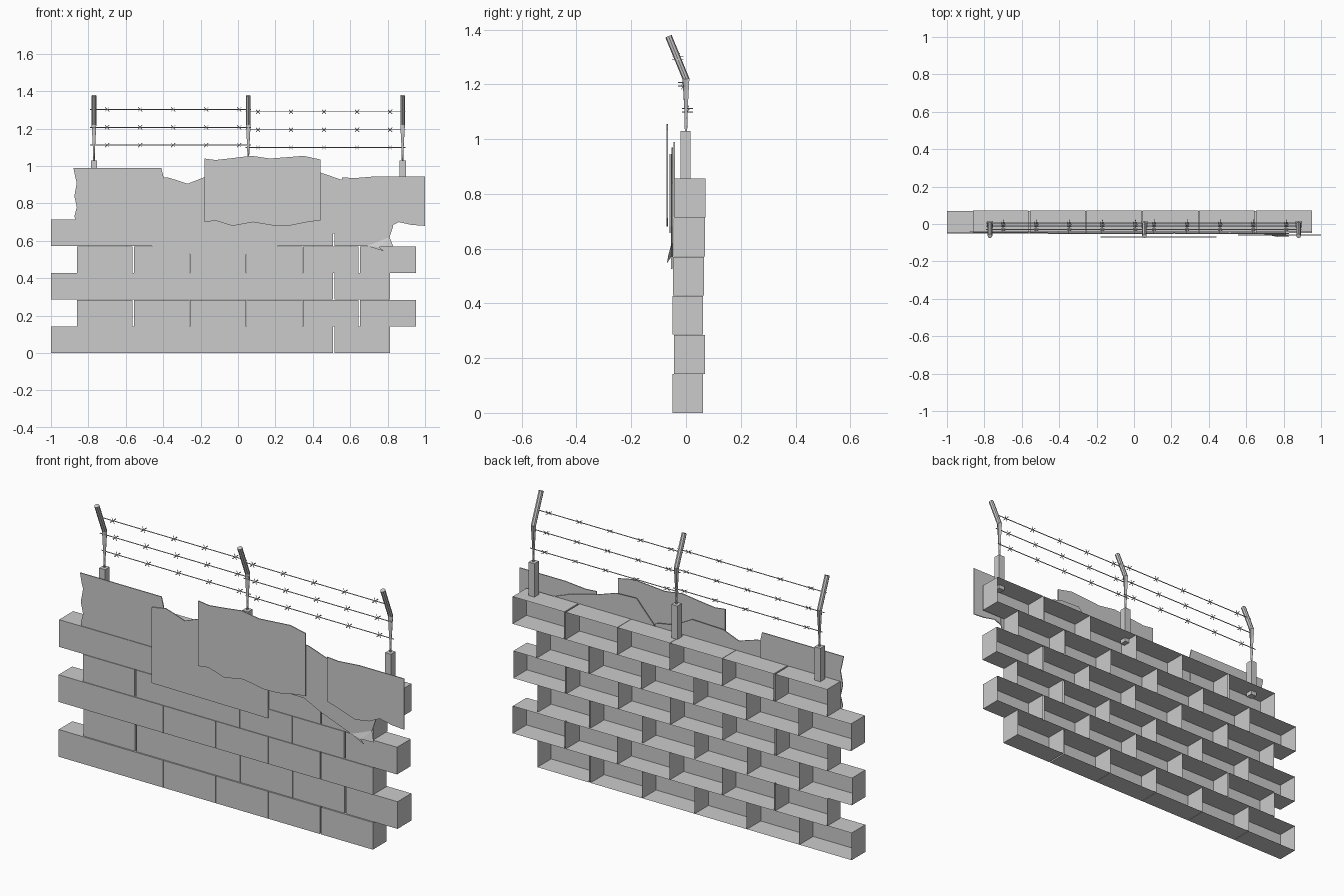
import bpy, bmesh
from mathutils import Vector

if "Cube" in bpy.data.objects:
    bpy.data.objects.remove(bpy.data.objects["Cube"])


def finish(bm, name):
    me = bpy.data.meshes.new(name)
    bm.to_mesh(me)
    bm.free()
    ob = bpy.data.objects.new(name, me)
    bpy.context.collection.objects.link(ob)
    return ob


def box(bm, lo, hi, open_back=False):
    x0, y0, z0 = lo
    x1, y1, z1 = hi
    v = [bm.verts.new((x, y, z)) for z in (z0, z1) for y in (y0, y1) for x in (x0, x1)]
    faces = [(0, 1, 5, 4), (0, 4, 6, 2), (1, 3, 7, 5), (0, 2, 3, 1), (4, 5, 7, 6)]
    if not open_back:
        faces.append((2, 6, 7, 3))
    for f in faces:
        bm.faces.new([v[i] for i in f])


def tube(bm, pts, r, n):
    # swept tube along a path, capped at both ends
    pts = [Vector(p) for p in pts]
    rings = []
    for i, p in enumerate(pts):
        a, b = pts[max(i - 1, 0)], pts[min(i + 1, len(pts) - 1)]
        q = (b - a).to_track_quat('Z', 'Y')
        ring = bmesh.ops.create_circle(bm, cap_ends=False, radius=r, segments=n)['verts']
        for v in ring:
            v.co = p + q @ v.co
        rings.append(ring)
    for a, b in zip(rings, rings[1:]):
        for i in range(n):
            bm.faces.new((a[i], a[(i + 1) % n], b[(i + 1) % n], b[i]))
    bm.faces.new(rings[0][::-1])
    bm.faces.new(rings[-1])


# block wall: six staggered courses of blocks, open at the back
H, W = 0.857 / 6, 0.3022
depth = [(-0.05, 0.063), (-0.044, 0.07), (-0.05, 0.062),
         (-0.048, 0.065), (-0.046, 0.07), (-0.044, 0.071)]
bm = bmesh.new()
for row, (y0, y1) in enumerate(depth):
    start = -0.862 if row % 2 else -1.0
    wide = (1, 5) if row % 2 else (5,)
    for i in range(6):
        left = start + i * W + (0 if i == 0 else 0.004 if i in wide else 0.001)
        right = start + (i + 1) * W - (0 if i == 5 else 0.004 if i + 1 in wide else 0.001)
        box(bm, (left, y0, row * H), (right, y1, (row + 1) * H - 0.001), True)
finish(bm, "block_wall")


# torn sheets hanging on the front of the wall
def sheet(name, outline, y, t=0.005):
    bm = bmesh.new()
    f = bm.faces.new([bm.verts.new((x, y, z)) for x, z in outline])
    ext = bmesh.ops.extrude_face_region(bm, geom=[f])['geom']
    for v in ext:
        if isinstance(v, bmesh.types.BMVert):
            v.co.y -= t
    bmesh.ops.recalc_face_normals(bm, faces=bm.faces)
    return finish(bm, name)


sheet("left_sheet", [(-0.88, 0.99), (-0.41, 0.99), (-0.398, 0.94), (-0.41, 0.715), (-0.87, 0.715),
                     (-0.875, 0.73), (-0.862, 0.78), (-0.875, 0.84), (-0.862, 0.91), (-0.87, 0.94)], -0.041)
sheet("middle_sheet", [(-0.46, 0.925), (-0.38, 0.94), (-0.33, 0.925), (-0.27, 0.905), (-0.18, 0.94),
                       (0.0, 0.945), (0.1, 0.89), (0.21, 0.87), (0.21, 0.525), (-0.46, 0.53)], -0.049)
sheet("torn_sheet", [(0.22, 0.86), (0.32, 0.97), (0.44, 0.965), (0.55, 0.928), (0.7, 0.89), (0.83, 0.84),
                     (0.83, 0.68), (0.81, 0.62), (0.76, 0.57), (0.69, 0.572), (0.51, 0.64),
                     (0.42, 0.685), (0.22, 0.69)], -0.048)
sheet("front_sheet", [(-0.18, 1.04), (-0.12, 1.032), (-0.03, 1.042), (0.07, 1.055), (0.17, 1.04),
                      (0.35, 1.054), (0.44, 1.035), (0.44, 0.71), (0.37, 0.7), (0.28, 0.682),
                      (0.2, 0.68), (0.08, 0.70), (-0.03, 0.68), (-0.12, 0.708), (-0.18, 0.70)], -0.066)
sheet("right_sheet", [(0.555, 0.94), (0.62, 0.935), (0.74, 0.945), (1.0, 0.945), (1.0, 0.68),
                      (0.93, 0.685), (0.86, 0.70), (0.8, 0.67), (0.72, 0.657), (0.62, 0.69),
                      (0.555, 0.71)], -0.056)

# curled corner of the torn sheet
bm = bmesh.new()
a = [bm.verts.new(p) for p in [(0.69, -0.053, 0.572), (0.81, -0.053, 0.62),
                               (0.83, -0.066, 0.57), (0.755, -0.066, 0.567), (0.78, -0.07, 0.545)]]
bm.faces.new((a[0], a[3], a[1]))
bm.faces.new((a[1], a[3], a[2]))
bm.faces.new((a[0], a[4], a[3]))
finish(bm, "curled_corner")

# bent fence posts in square sockets
post_x = (-0.77, 0.055, 0.88)
for i, x in enumerate(post_x):
    bm = bmesh.new()
    box(bm, (x - 0.017, -0.02, 0.835), (x + 0.017, 0.017, 1.03))
    finish(bm, f"post_socket_{i + 1}")
    bm = bmesh.new()
    tube(bm, [(x, 0, 0.84), (x, 0, 1.22), (x, -0.064, 1.376)], 0.0125, 8)
    finish(bm, f"bent_post_{i + 1}")

# barbed wire: three strands per span, five barbs per strand
spans = [(-0.79, 0.07, -0.70, 0.0), (0.04, 0.895, 0.107, -0.013)]
strands = [(1.112, 0.005), (1.207, -0.01), (1.303, -0.03)]
for s, (x0, x1, first, dz) in enumerate(spans):
    wires, barbs = bmesh.new(), bmesh.new()
    for z, y in strands:
        z += dz
        tube(wires, [(x0, y, z), (x1, y, z)], 0.0025, 6)
        for k in range(5):
            c = Vector((first + k * 0.1765, y, z))
            for d in ((0.011, 0.006, 0.011), (-0.011, 0.006, 0.011), (0.003, 0.02, 0)):
                tube(barbs, [c - Vector(d), c + Vector(d)], 0.0016, 4)
    finish(wires, f"wire_strands_{s + 1}")
    finish(barbs, f"wire_barbs_{s + 1}")
